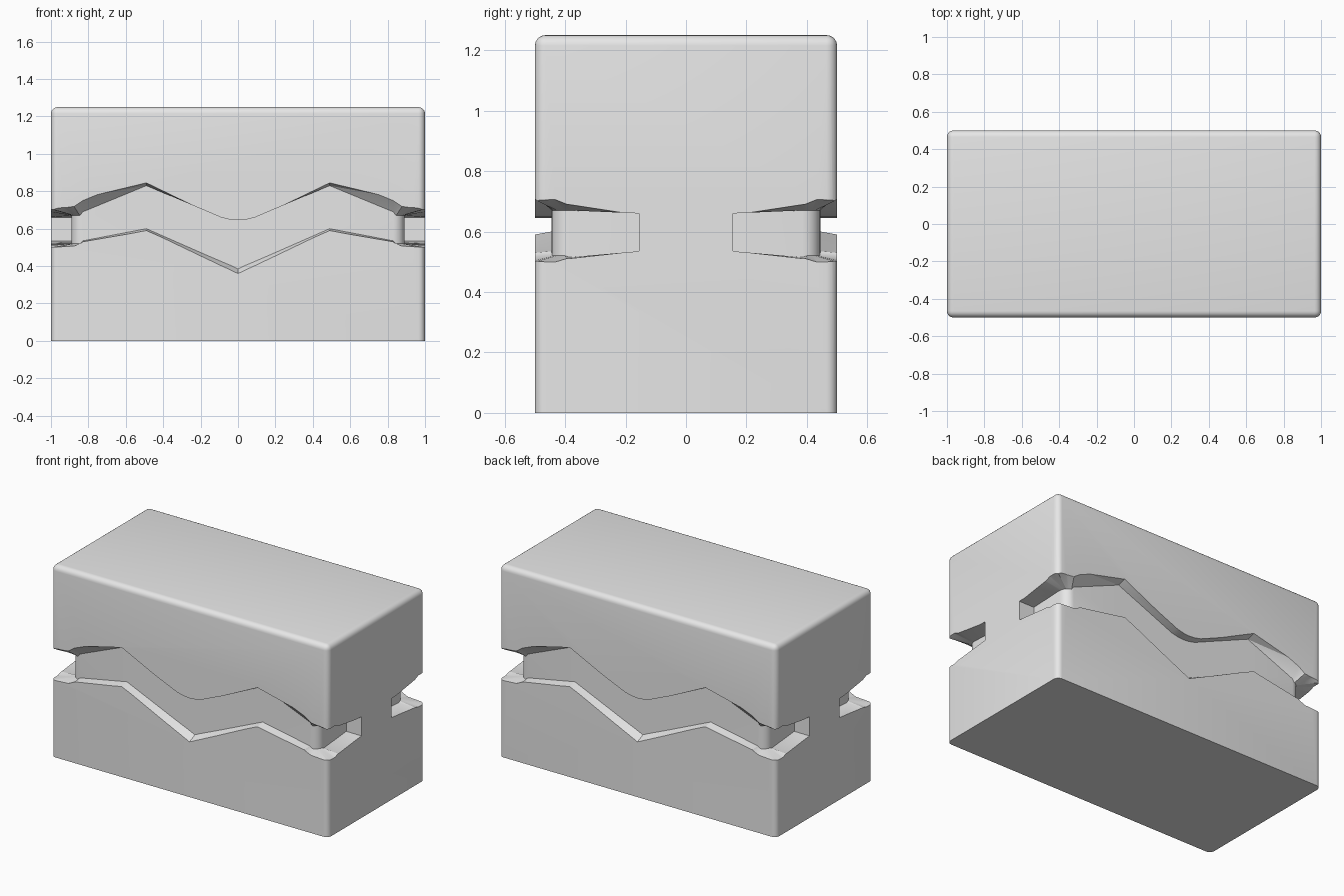
import bpy, bmesh, math
from mathutils import Vector

cube = bpy.data.objects.get("Cube")
if cube:
    bpy.data.objects.remove(cube, do_unlink=True)

stone = bpy.data.materials.new("light_grey")
stone.use_nodes = True
grey = (0.8, 0.8, 0.8, 1)
stone.diffuse_color = grey
stone.node_tree.nodes["Principled BSDF"].inputs["Base Color"].default_value = grey


def make_object(name, bm):
    mesh = bpy.data.meshes.new(name)
    bmesh.ops.recalc_face_normals(bm, faces=bm.faces)
    bm.to_mesh(mesh)
    bm.free()
    obj = bpy.data.objects.new(name, mesh)
    bpy.context.collection.objects.link(obj)
    mesh.materials.append(stone)
    return obj


# Block with rounded sides and top, sharp at the base
bm = bmesh.new()
bmesh.ops.create_cube(bm, size=1)
for v in bm.verts:
    v.co = (v.co.x * 2, v.co.y, (v.co.z + 0.5) * 1.25)
edges = [e for e in bm.edges if max(v.co.z for v in e.verts) > 0.1]
bmesh.ops.bevel(bm, geom=edges, offset=0.035, segments=5, profile=0.5, affect='EDGES')
block = make_object("split_block", bm)

# Groove stations: outer xy, inner xy, outer low/high, inner low/high
half = [
    ((1, -0.155), (0.89, -0.155), (0.535, 0.66), (0.535, 0.66)),
    ((1, -0.39), (0.89, -0.385), (0.51, 0.69), (0.515, 0.67)),
]
for i in range(1, 6):
    a = math.radians(15 * i)
    inner = (0.83 + 0.06 * math.cos(a), -0.385 - 0.06 * math.sin(a))
    outer = (min(1, 0.83 + 0.17 / math.tan(a)), max(-0.5, -0.385 - 0.17 * math.tan(a)))
    half.append((outer, inner, (0.5 + 0.06 * (1 - outer[0]), 0.705 + 0.1 * (1 - outer[0])),
                 (0.52, 0.67)))
half.append(((0.83, -0.5), (0.83, -0.445), (0.53, 0.75), (0.535, 0.69)))
for x, low, high, low_in, high_in in [
        (0.49, 0.59, 0.845, 0.6, 0.83), (0.16, 0.435, 0.69, 0.455, 0.69),
        (0.09, 0.402, 0.66, 0.425, 0.66), (0.04, 0.379, 0.648, 0.404, 0.648),
        (0, 0.36, 0.645, 0.385, 0.645)]:
    half.append(((x, -0.5), (x, -0.445), (low, high), (low_in, high_in)))
stations = half + [((-o[0], o[1]), (-i[0], i[1]), zo, zi)
                   for o, i, zo, zi in reversed(half[:-1])]


# Zigzag groove cutter, widened past the block surface
def groove(name, side):
    bm = bmesh.new()
    rings = []
    for o, i, zo, zi in stations:
        pts = []
        for k in (0, 1):
            out = Vector((o[0], o[1], zo[k]))
            inn = Vector((i[0], i[1], zi[k]))
            pts.append((out + (out - inn) * 0.3, inn))
        section = (pts[0][0], pts[0][1], pts[1][1], pts[1][0])
        rings.append([bm.verts.new((p.x, p.y * side, p.z)) for p in section])
    for a, b in zip(rings, rings[1:]):
        for k in range(4):
            n = (k + 1) % 4
            bm.faces.new((a[k], a[n], b[n], b[k]))
    bm.faces.new(rings[0])
    bm.faces.new(rings[-1])
    bmesh.ops.triangulate(bm, faces=bm.faces)
    obj = make_object(name, bm)
    obj.hide_render = True
    return obj


bpy.ops.object.select_all(action='DESELECT')
block.select_set(True)
bpy.context.view_layer.objects.active = block
for name, side in (("front_groove_cutter", 1), ("back_groove_cutter", -1)):
    cutter = groove(name, side)
    mod = block.modifiers.new(name, 'BOOLEAN')
    mod.operation = 'DIFFERENCE'
    mod.solver = 'EXACT'
    mod.object = cutter
    bpy.ops.object.modifier_apply(modifier=name)
    bpy.data.objects.remove(cutter, do_unlink=True)

# Smooth the roundings while the groove lips stay sharp
bpy.ops.object.shade_smooth_by_angle(angle=math.radians(30))
